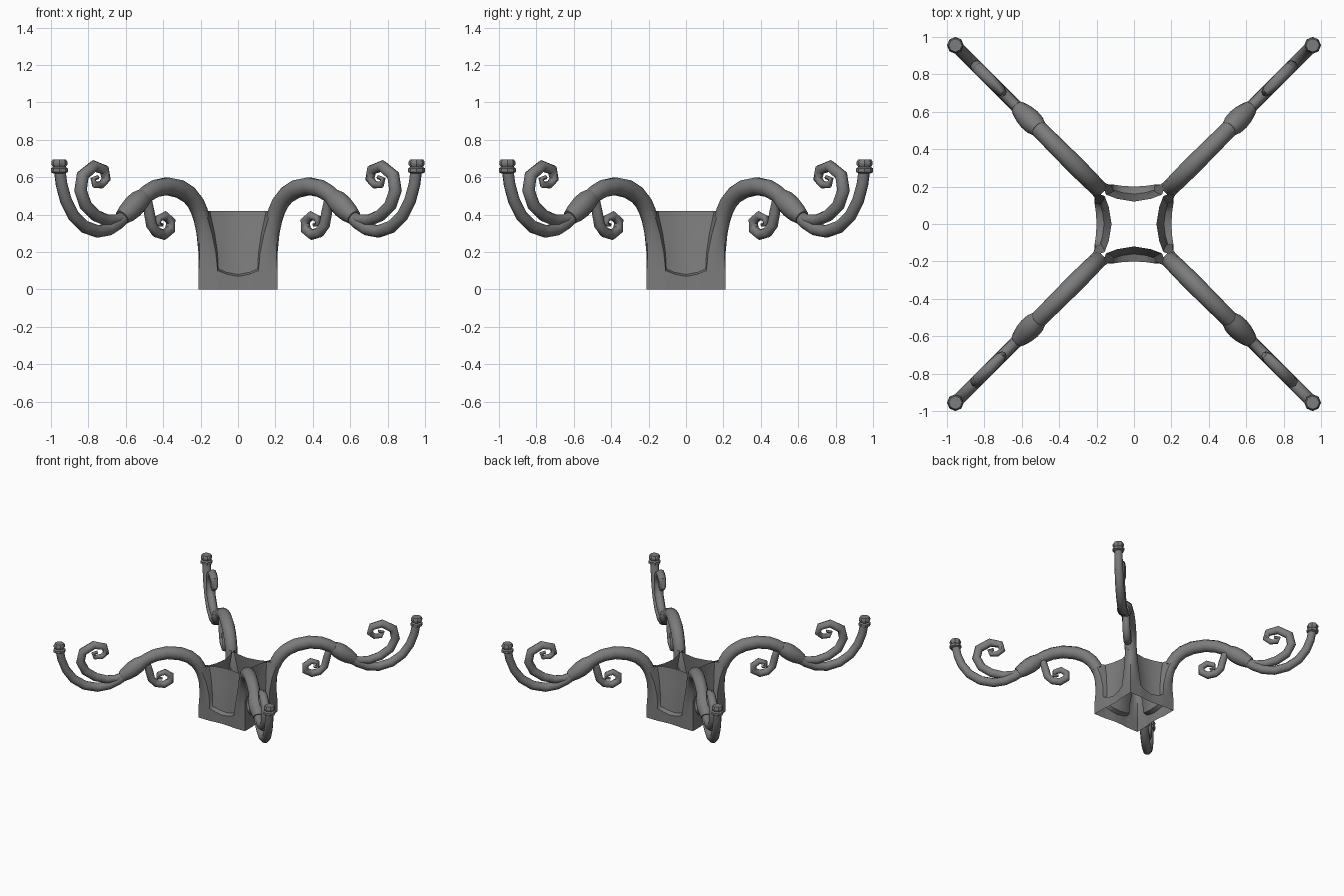
import bpy
import bmesh
from math import cos, sin, pi, radians
from mathutils import Vector, Matrix

cube = bpy.data.objects.get("Cube")
if cube:
    bpy.data.objects.remove(cube)

metal = bpy.data.materials.new("grey metal")
metal.use_nodes = True
GREY = (0.2, 0.2, 0.2, 1)
metal.diffuse_color = GREY
metal.node_tree.nodes["Principled BSDF"].inputs["Base Color"].default_value = GREY


def finish(name, bm, angle=50):
    mesh = bpy.data.meshes.new(name)
    bm.to_mesh(mesh)
    bm.free()
    mesh.materials.append(metal)
    ob = bpy.data.objects.new(name, mesh)
    bpy.context.collection.objects.link(ob)
    bpy.ops.object.select_all(action="DESELECT")
    ob.select_set(True)
    bpy.context.view_layer.objects.active = ob
    bpy.ops.object.shade_smooth_by_angle(angle=radians(angle))
    return ob


def loft(rings, caps):
    bm = bmesh.new()
    loops = [[bm.verts.new(p) for p in ring] for ring in rings]
    n = len(loops[0])
    for a, b in zip(loops, loops[1:]):
        for i in range(n):
            j = (i + 1) % n
            bm.faces.new((a[i], a[j], b[j], b[i]))
    if caps:
        bm.faces.new(loops[0][::-1])
        bm.faces.new(loops[-1])
        bmesh.ops.recalc_face_normals(bm, faces=bm.faces)
    return bm


def tube(name, turn, path, radii, sides=10):
    """Tube through (d, z) points lying in the diagonal plane x = y = d."""
    pts = [Vector((d, d, z)) for d, z in path]
    across = Vector((1, -1, 0)).normalized()
    last = len(pts) - 1
    rings = []
    for i, p in enumerate(pts):
        along = (pts[min(i + 1, last)] - pts[max(i - 1, 0)]).normalized()
        up = along.cross(across)
        t = i / last * (len(radii) - 1)
        k = min(int(t), len(radii) - 2)
        r = radii[k] + (radii[k + 1] - radii[k]) * (t - k)
        ring = []
        for s in range(sides):
            a = 2 * pi * s / sides
            ring.append(turn @ (p + r * (cos(a) * across + sin(a) * up)))
        rings.append(ring)
    finish(name, loft(rings, True))


def lathe(name, turn, d, profile, sides=8):
    rings = []
    for r, z in profile:
        rings.append([turn @ Vector((d + r * cos(2 * pi * s / sides),
                                     d + r * sin(2 * pi * s / sides), z))
                      for s in range(sides)])
    finish(name, loft(rings, True), 35)


def body_ring(z, corner, r, square, half, edge, mid, z_edge, z_mid):
    """Square outline with corner pillars and a recess in each side."""
    side = [(mid, 0, z_mid),
            (mid + (edge - mid) * 0.4, half * 0.6, z_mid + (z_edge - z_mid) * 0.4),
            (edge, half, z_edge)]
    quarter = list(side)
    for k in range(9):
        a = radians(-45 + 22.5 * k)
        c, s = cos(a), sin(a)
        q = r / (1 + (max(abs(c), abs(s)) - 1) * square)
        quarter.append((corner + q * c, corner + q * s, z))
    quarter += [(y, x, h) for x, y, h in side[:0:-1]]
    ring = []
    for k in range(4):
        rot = Matrix.Rotation(k * pi / 2, 3, "Z")
        ring += [rot @ Vector(p) for p in quarter]
    return ring


# Open, hollow hub: base band, ledge, recessed sides, corner pillars
hub_rows = [
    (0.00, 0.16, 0.050, 1.0, 0.105, 0.21, 0.20, 0.00, 0.00),
    (0.10, 0.16, 0.050, 1.0, 0.105, 0.21, 0.20, 0.10, 0.07),
    (0.11, 0.16, 0.050, 1.0, 0.105, 0.18, 0.16, 0.11, 0.08),
    (0.20, 0.162, 0.050, 0.6, 0.11, 0.175, 0.147, 0.20, 0.20),
    (0.30, 0.175, 0.047, 0.2, 0.125, 0.165, 0.134, 0.30, 0.30),
    (0.36, 0.189, 0.046, 0.0, 0.138, 0.16, 0.126, 0.36, 0.36),
    (0.42, 0.207, 0.045, 0.0, 0.15, 0.157, 0.12, 0.42, 0.42),
]
finish("hub", loft([body_ring(*row) for row in hub_rows], False), 40)

# Centre lines in the diagonal plane
ARM = [(0.195, 0.38), (0.207, 0.42), (0.225, 0.46), (0.26, 0.505), (0.31, 0.537),
       (0.38, 0.552), (0.44, 0.54), (0.48, 0.517), (0.52, 0.483)]
BARREL = [(0.507, 0.495), (0.53, 0.473), (0.56, 0.443), (0.59, 0.413), (0.62, 0.385)]
OUTER = [(0.60, 0.395), (0.64, 0.355), (0.69, 0.322), (0.75, 0.31), (0.82, 0.335),
         (0.88, 0.395), (0.92, 0.475), (0.943, 0.56), (0.953, 0.635)]
UPPER = [(0.60, 0.40), (0.65, 0.372), (0.70, 0.37), (0.76, 0.395), (0.815, 0.45),
         (0.842, 0.53), (0.83, 0.61), (0.77, 0.66), (0.715, 0.64), (0.705, 0.59),
         (0.73, 0.56), (0.765, 0.56), (0.775, 0.59), (0.75, 0.60)]
LOWER = [(0.52, 0.50), (0.485, 0.465), (0.474, 0.41), (0.463, 0.345), (0.435, 0.305),
         (0.395, 0.293), (0.362, 0.32), (0.36, 0.365), (0.39, 0.395), (0.425, 0.38),
         (0.427, 0.35), (0.405, 0.345)]
CUP = [(0.03, 0.62), (0.045, 0.627), (0.045, 0.647), (0.034, 0.655),
       (0.043, 0.668), (0.043, 0.682), (0.035, 0.695)]

names = ["back_left", "back_right", "front_right", "front_left"]
for k, place in enumerate(names):
    turn = Matrix.Rotation(k * pi / 2, 3, "Z")
    tube(place + "_arm", turn, ARM, [0.045, 0.05, 0.045])
    tube(place + "_barrel", turn, BARREL, [0.046, 0.058, 0.061, 0.055, 0.042])
    tube(place + "_outer_branch", turn, OUTER, [0.034, 0.034, 0.031])
    tube(place + "_upper_scroll", turn, UPPER, [0.028, 0.034, 0.034, 0.022, 0.012], 8)
    tube(place + "_lower_scroll", turn, LOWER, [0.028, 0.029, 0.029, 0.024, 0.01], 8)
    lathe(place + "_cup", turn, 0.955, CUP)
